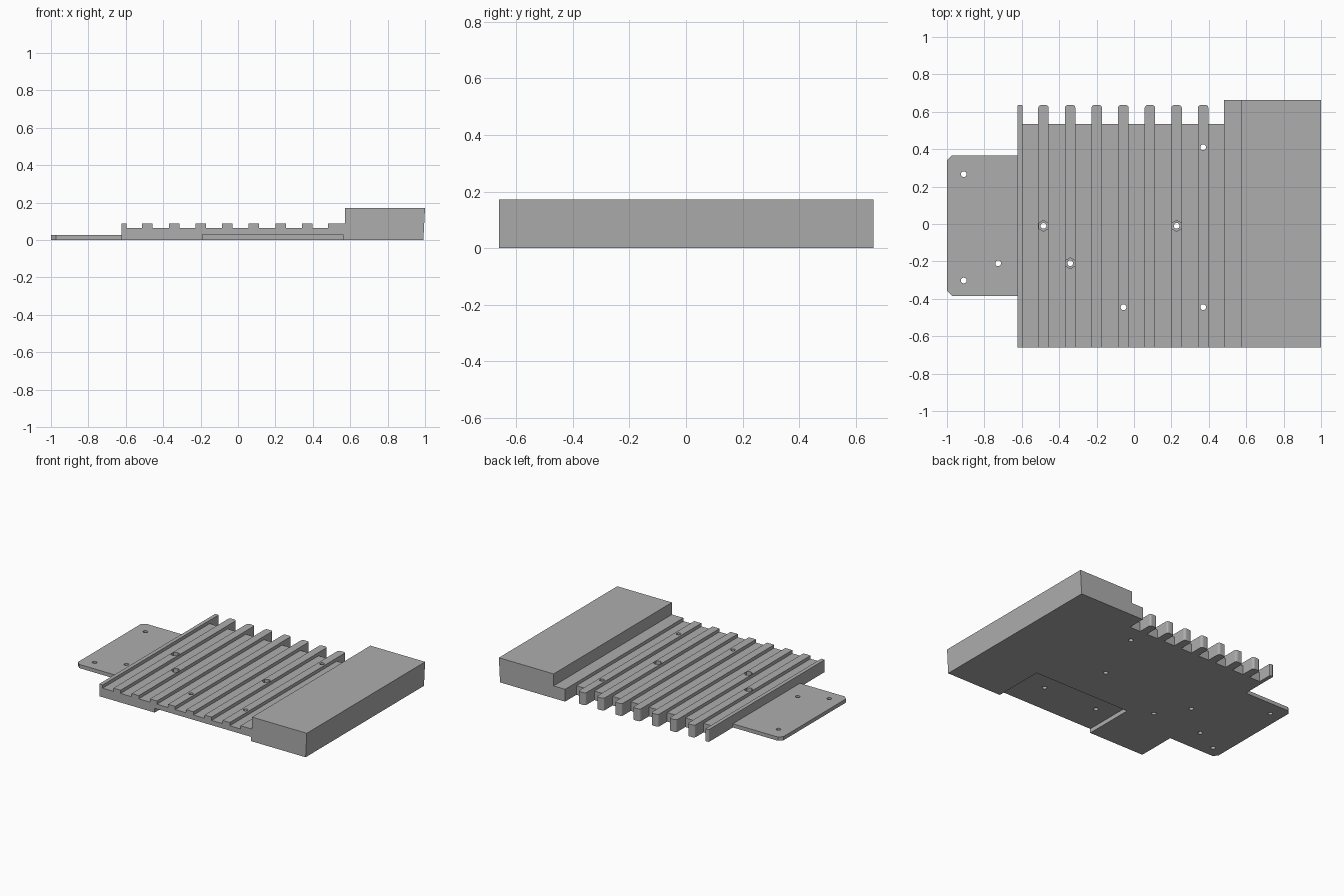
import bpy, bmesh, math

if "Cube" in bpy.data.objects:
    bpy.data.objects.remove(bpy.data.objects["Cube"])

grey = bpy.data.materials.new("metal grey")
grey.diffuse_color = (0.42, 0.42, 0.42, 1)
grey.use_nodes = True
grey.node_tree.nodes["Principled BSDF"].inputs["Base Color"].default_value = grey.diffuse_color


def prism(name, outline, z0, z1):
    """Upright solid from a counter-clockwise plan outline."""
    bm = bmesh.new()
    face = bm.faces.new([bm.verts.new((x, y, z0)) for x, y in outline])
    up = bmesh.ops.extrude_face_region(bm, geom=[face])["geom"]
    for v in up:
        if isinstance(v, bmesh.types.BMVert):
            v.co.z = z1
    bmesh.ops.recalc_face_normals(bm, faces=bm.faces)
    mesh = bpy.data.meshes.new(name)
    bm.to_mesh(mesh)
    bm.free()
    mesh.materials.append(grey)
    ob = bpy.data.objects.new(name, mesh)
    bpy.context.collection.objects.link(ob)
    return ob


def box(name, x0, x1, y0, y1, z0, z1):
    return prism(name, [(x0, y0), (x1, y0), (x1, y1), (x0, y1)], z0, z1)


def ring(x, y, r, n):
    return [(x + r * math.cos(2 * math.pi * (i + 0.5) / n),
             y + r * math.sin(2 * math.pi * (i + 0.5) / n)) for i in range(n)]


def combine(target, other, operation):
    """Merge or cut one solid, then discard the helper."""
    mod = target.modifiers.new(operation, "BOOLEAN")
    mod.operation, mod.object, mod.solver = operation, other, "EXACT"
    bpy.context.view_layer.objects.active = target
    bpy.ops.object.modifier_apply(modifier=mod.name)
    bpy.data.objects.remove(other)


FRONT, DECK_BACK, FIN_BACK, BACK = -0.66, 0.535, 0.636, 0.662
LEFT, STEP, BLOCK = -0.623, 0.482, 0.572
DECK_TOP, RIB_TOP, BLOCK_TOP = 0.064, 0.087, 0.172

# Rib positions: a half rib at the left edge, then seven evenly spaced ones
ribs = [(LEFT, -0.596)] + [(-0.512 + 0.1423 * i, -0.456 + 0.1423 * i) for i in range(7)]

# Ribbed plate with fins reaching past the back edge, rounded at their tips
outline = [(LEFT, FRONT), (0.8, FRONT), (0.8, BACK), (STEP, BACK), (STEP, DECK_BACK)]
for i, (a, b) in reversed(list(enumerate(ribs))):
    r = 0.006 if i == 0 else 0.015
    outline.append((b, DECK_BACK))
    for ang in (0, 30, 60, 90):
        t = math.radians(ang)
        outline.append((b - r + r * math.cos(t), FIN_BACK - r + r * math.sin(t)))
    for ang in (90, 120, 150, 180):
        t = math.radians(ang)
        outline.append((a + r + r * math.cos(t), FIN_BACK - r + r * math.sin(t)))
    if i:
        outline.append((a, DECK_BACK))
body = prism("ribbed_base_plate", outline, 0, RIB_TOP)

# Grooves between the ribs
edges = ribs + [(STEP, BLOCK)]
for (_, a), (b, _) in zip(edges, edges[1:]):
    combine(body, box("groove", a, b, FRONT - 0.1, DECK_BACK + 0.05, DECK_TOP, 0.2), "DIFFERENCE")

# Raised end block, its outer face leaning in slightly at the bottom
block = box("end_block", BLOCK, 1.0, FRONT, BACK, 0, BLOCK_TOP)
for v in block.data.vertices:
    if v.co.x > 0.9 and v.co.z < 0.01:
        v.co.x = 0.991
combine(body, block, "UNION")

# Thin mounting tab with clipped outer corners
c = 0.026
tab = prism("mounting_tab", [(-1, -0.384 + c), (-1 + c, -0.384), (-0.55, -0.384),
                             (-0.55, 0.366), (-1 + c, 0.366), (-1, 0.366 - c)], 0, 0.026)
combine(body, tab, "UNION")

# Shallow recess under the front edge
combine(body, box("recess", -0.19, 0.562, FRONT - 0.1, -0.295, -0.1, 0.03), "DIFFERENCE")

# Screw holes
nut_holes = [(-0.484, -0.01), (0.228, -0.01), (-0.341, -0.21)]
plain_holes = [(-0.91, 0.266), (-0.91, -0.302), (-0.726, -0.21),
               (0.37, 0.41), (0.37, -0.445), (-0.056, -0.445)]
for x, y in nut_holes + plain_holes:
    combine(body, prism("hole", ring(x, y, 0.0155, 20), -0.1, 0.3), "DIFFERENCE")

# Hexagonal nut pockets
for x, y in nut_holes:
    combine(body, prism("nut_pocket", ring(x, y, 0.029, 6), 0.035, 0.3), "DIFFERENCE")
